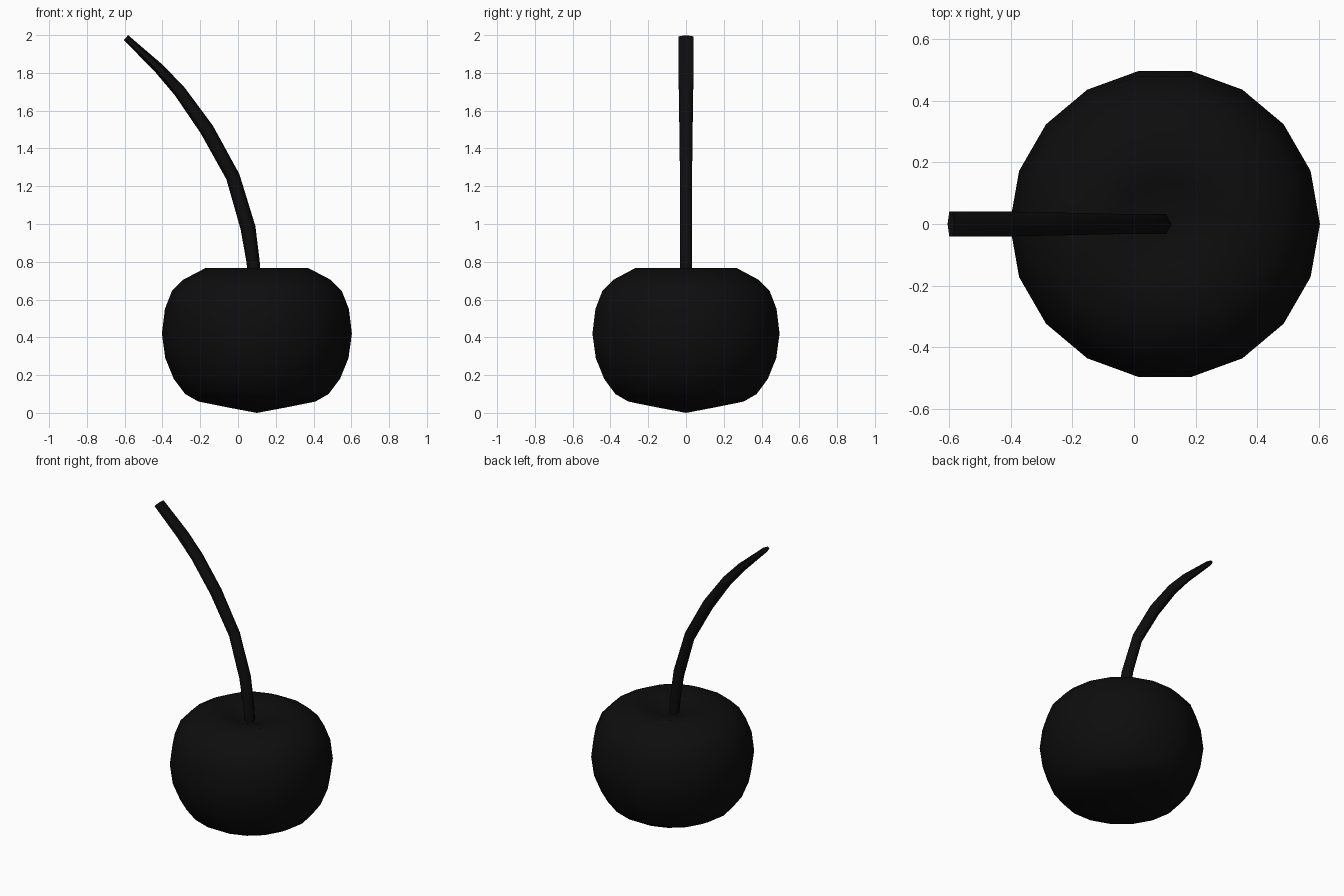
import bpy, math
from mathutils import Vector

if "Cube" in bpy.data.objects:
    bpy.data.objects.remove(bpy.data.objects["Cube"])


def skin(name, rings, mat, angle):
    """Bridge rings of points into a closed skin; single-point rings become poles."""
    verts, faces, ids = [], [], []
    for ring in rings:
        ids.append(list(range(len(verts), len(verts) + len(ring))))
        verts += ring
    for a, b in zip(ids, ids[1:]):
        n = max(len(a), len(b))
        for i in range(n):
            j = (i + 1) % n
            if len(a) == 1:
                faces.append((a[0], b[j], b[i]))
            elif len(b) == 1:
                faces.append((a[i], a[j], b[0]))
            else:
                faces.append((a[i], a[j], b[j], b[i]))
    if len(ids[0]) > 1:
        faces.append(ids[0][::-1])
    if len(ids[-1]) > 1:
        faces.append(ids[-1])
    mesh = bpy.data.meshes.new(name)
    mesh.from_pydata(verts, [], faces)
    mesh.materials.append(mat)
    obj = bpy.data.objects.new(name, mesh)
    bpy.context.collection.objects.link(obj)
    bpy.ops.object.select_all(action='DESELECT')
    obj.select_set(True)
    bpy.context.view_layer.objects.active = obj
    bpy.ops.object.shade_smooth_by_angle(angle=math.radians(angle))
    return obj


black = bpy.data.materials.new("black")
black.diffuse_color = (0.004, 0.004, 0.004, 1)
black.use_nodes = True
black.node_tree.nodes["Principled BSDF"].inputs["Base Color"].default_value = black.diffuse_color

# Fruit: lathed profile (radius, z) with a dimple at the top
profile = [(0, 0), (0.16, 0.03), (0.31, 0.06), (0.38, 0.10), (0.44, 0.18),
           (0.485, 0.29), (0.503, 0.42), (0.487, 0.55), (0.45, 0.645),
           (0.39, 0.705), (0.27, 0.768), (0.14, 0.74), (0, 0.69)]
SIDES = 18
fruit = []
for r, z in profile:
    if r == 0:
        fruit.append([(0.1, 0, z)])
    else:
        fruit.append([(0.1 + r * math.cos(math.tau * i / SIDES),
                       r * math.sin(math.tau * i / SIDES), z) for i in range(SIDES)])
skin("cherry_fruit", fruit, black, 60)

# Stem: bent six-sided rod, (x, z, half thickness, half width in y)
path = [(0.09, 0.67, 0.033, 0.032), (0.08, 0.80, 0.035, 0.033),
        (0.053, 0.98, 0.040, 0.033), (-0.027, 1.25, 0.037, 0.032),
        (-0.165, 1.50, 0.038, 0.035), (-0.307, 1.70, 0.033, 0.038),
        (-0.415, 1.82, 0.028, 0.040), (-0.593, 1.987, 0.017, 0.040)]
stem = []
for k, (x, z, t, w) in enumerate(path):
    p, q = path[max(k - 1, 0)], path[min(k + 1, len(path) - 1)]
    d = Vector((q[0] - p[0], 0, q[1] - p[1])).normalized()
    out = Vector((d.z, 0, -d.x))
    stem.append([Vector((x, 0, z)) + out * t * math.cos(math.tau * i / 6)
                 + Vector((0, w * math.sin(math.tau * i / 6) / 0.866, 0))
                 for i in range(6)])
skin("cherry_stem", stem, black, 65)
